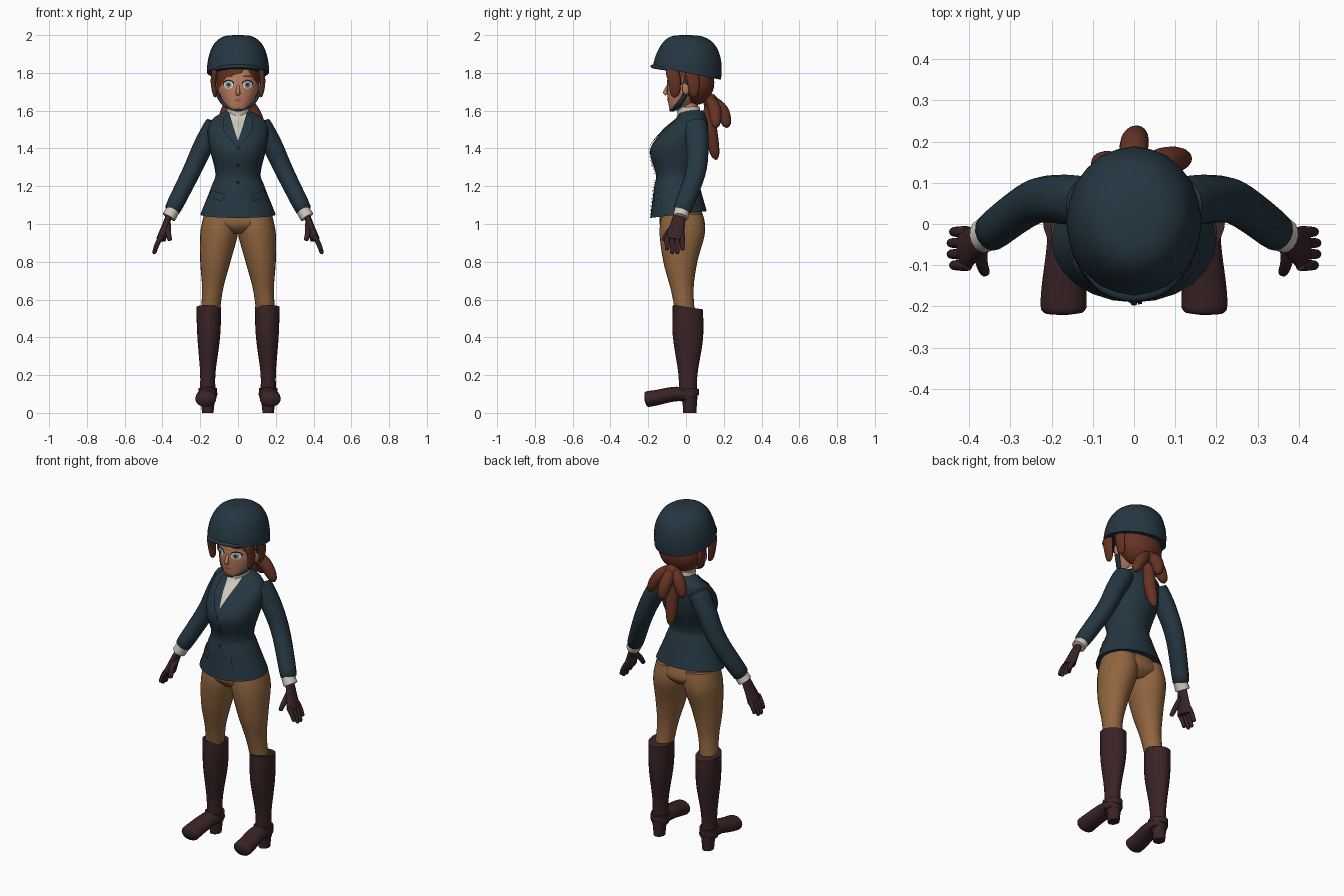
import bpy, bmesh, math
from mathutils import Vector
from mathutils.bvhtree import BVHTree

cube = bpy.data.objects.get("Cube")
if cube:
    bpy.data.objects.remove(cube)


def material(name, *rgb):
    mat = bpy.data.materials.new(name)
    mat.use_nodes = True
    mat.diffuse_color = (*rgb, 1)
    shader = next(n for n in mat.node_tree.nodes if n.type == 'BSDF_PRINCIPLED')
    shader.inputs["Base Color"].default_value = (*rgb, 1)
    return mat


NAVY = material("navy cloth", .018, .037, .053)
TAN = material("tan breeches", .28, .13, .05)
LEATHER = material("dark brown leather", .042, .017, .019)
HAIR = material("auburn hair", .13, .033, .017)
SKIN = material("skin", .52, .21, .12)
WHITE = material("white linen", .62, .58, .5)
EYE = material("eye white", .75, .75, .7)
IRIS = material("grey green iris", .2, .32, .27)
DARK = material("dark lash", .012, .009, .009)
LIPS = material("lips", .38, .1, .07)
ACROSS, DEEP = Vector((1, 0, 0)), Vector((0, 1, 0))


def finish(bm, name, mat):
    bm.normal_update()
    for face in bm.faces:
        face.smooth = True
    for edge in bm.edges:
        if len(edge.link_faces) == 2 and edge.calc_face_angle() > .9:
            edge.smooth = False
    mesh = bpy.data.meshes.new(name)
    bm.to_mesh(mesh)
    bm.free()
    mesh.materials.append(mat)
    ob = bpy.data.objects.new(name, mesh)
    bpy.context.collection.objects.link(ob)
    return ob


def spline(rows, steps=6):
    """Smooth curve through rows of numbers."""
    padded = [rows[0], *rows, rows[-1]]
    out = []
    for before, start, end, after in zip(padded, rows, rows[1:], padded[3:]):
        for k in range(steps):
            t = k / steps
            out.append([b + t / 2 * (c - a + t * (2 * a - 5 * b + 4 * c - d
                        + t * (3 * (b - c) + d - a)))
                        for a, b, c, d in zip(before, start, end, after)])
    return out + [list(rows[-1])]


def circle(n):
    return [(math.cos(math.tau * i / n), math.sin(math.tau * i / n)) for i in range(n)]


def bridge(name, rings, mat):
    bm = bmesh.new()
    loops = [[bm.verts.new(p) for p in ring] for ring in rings]
    for low, high in zip(loops, loops[1:]):
        for i in range(len(low)):
            bm.faces.new((low[i - 1], low[i], high[i], high[i - 1]))
    bm.faces.new(loops[0])
    bm.faces.new(loops[-1])
    bmesh.ops.recalc_face_normals(bm, faces=bm.faces)
    return finish(bm, name, mat)


def loft(name, rows, mat, side=1, tilt=0, ridge=0):
    """Ellipses of z, x, y, x radius, y radius; the tilt fades along the part."""
    sections = spline(rows)
    rings = []
    for k, (z, x, y, rx, ry) in enumerate(sections):
        slope = tilt * (1 - k / len(sections))
        ring = []
        for i, (c, s) in enumerate(circle(24)):
            bulge = 1 - ridge * (i % 2)
            ring.append((side * (x + rx * c * bulge), y + ry * s * bulge, z + slope * ry * s))
        rings.append(ring)
    return bridge(name, rings, mat)


def tube(name, path, start, end, mat, side=1, ref=ACROSS, flat=1, power=10):
    """Round-ended tube; a low power makes a spindle."""
    pts = [Vector((side * x, y, z)) for x, y, z in spline(path)]
    last = len(pts) - 1
    rings = []
    for i, p in enumerate(pts):
        t = i / last
        along = (pts[min(i + 1, last)] - pts[max(i - 1, 0)]).normalized()
        u = (ref - along * ref.dot(along)).normalized()
        v = along.cross(u) * flat
        r = (start + (end - start) * t) * max(.15, math.sqrt(1 - abs(2 * t - 1) ** power))
        rings.append([p + (u * c + v * s) * r for c, s in circle(16)])
    return bridge(name, rings, mat)


def ball(name, centre, radii, mat):
    bm = bmesh.new()
    bmesh.ops.create_uvsphere(bm, u_segments=24, v_segments=14, radius=1)
    for v in bm.verts:
        v.co = Vector(a * r + c for a, r, c in zip(v.co, radii, centre))
    return finish(bm, name, mat)


def surface(ob):
    deps = bpy.context.evaluated_depsgraph_get()
    deps.update()
    return BVHTree.FromObject(ob, deps)


def plate(name, outline, mat, tree, lift, side=1, step=.012):
    """Thin sheet with an x, z outline, laid on the front of a surface."""
    bm = bmesh.new()
    bm.faces.new([bm.verts.new((side * x, 0, z)) for x, z in outline])
    bmesh.ops.triangulate(bm, faces=bm.faces[:])
    for normal in (ACROSS, Vector((0, 0, 1))):
        spots = [v.co.dot(normal) for v in bm.verts]
        cut = min(spots) + step
        while cut < max(spots):
            bmesh.ops.bisect_plane(bm, geom=bm.verts[:] + bm.edges[:] + bm.faces[:],
                                   plane_co=normal * cut, plane_no=normal)
            cut += step
    for v in bm.verts:
        hit = tree.ray_cast(v.co - DEEP, DEEP)[0] or tree.find_nearest(v.co)[0]
        v.co = hit - DEEP * lift
    for face in bm.faces:
        face.normal_update()
        if face.normal.y > 0:
            face.normal_flip()
    return finish(bm, name, mat)


def oval(x, z, rx, rz):
    return [(x + rx * c, z + rz * s) for c, s in circle(16)]


# Jacket body with lapels, buttons and pocket flaps over a white shirt
jacket = loft("jacket_body", [
    (1.05, 0, -.04, .2, .15), (1.2, 0, -.05, .14, .12), (1.27, 0, -.05, .12, .11),
    (1.4, 0, -.04, .15, .15), (1.5, 0, 0, .16, .12), (1.56, 0, .03, .13, .08),
    (1.6, 0, .03, .06, .06)], NAVY, tilt=.12)
cloth = surface(jacket)
plate("shirt_front", [(-.05, 1.6), (0, 1.43), (.05, 1.6)], WHITE, cloth, .004)
plate("shirt_fold", [(-.01, 1.6), (0, 1.46), (.01, 1.6)], WHITE, cloth, .009)
plate("jacket_overlap", [(.01, 1.41), (.02, 1.41), (.02, 1.06), (.01, 1.06)],
      NAVY, cloth, .006)
for z in (1.4, 1.31, 1.22):
    plate("jacket_button", oval(0, z, .008, .008), DARK, cloth, .008)
for side in (1, -1):
    plate("lapel", [(.05, 1.59), (.08, 1.56), (.08, 1.52), (.06, 1.51), (.075, 1.49),
                    (0, 1.4), (0, 1.44)], NAVY, cloth, .009, side)
    plate("pocket_flap", [(.07, 1.16), (.15, 1.18), (.16, 1.14), (.08, 1.12)],
          NAVY, cloth, .009, side)
loft("shirt_collar", [(1.56, 0, .02, .06, .06), (1.62, 0, .01, .06, .06)], WHITE, tilt=.3)
loft("neck", [(1.55, 0, .02, .05, .05), (1.68, 0, .01, .05, .05)], SKIN)
loft("breeches_seat", [(1.1, 0, -.03, .15, .1), (1, 0, -.02, .18, .12),
                       (.95, 0, -.02, .06, .08)], TAN)

for side in (1, -1):
    # Breeches and riding boots
    loft("breeches_leg", [
        (1.05, .09, -.02, .09, .11), (.95, .1, -.02, .1, .12), (.8, .12, -.03, .08, .09),
        (.65, .135, -.02, .055, .06), (.5, .15, 0, .05, .05)], TAN, side)
    loft("boot_shaft", [
        (.56, .155, .01, .066, .08), (.4, .155, .01, .06, .08), (.2, .16, .01, .04, .05),
        (.07, .16, .01, .045, .05)], LEATHER, side, tilt=-.15)
    loft("boot_ankle_strap", [(.11, .16, .01, .05, .06), (.13, .16, .01, .05, .06)],
         LEATHER, side, tilt=-.3)
    tube("boot_foot", [(.16, .06, .09), (.16, -.05, .1), (.17, -.16, .08), (.17, -.22, .07)],
         .048, .058, LEATHER, side, flat=.75)
    loft("boot_heel", [(.09, .16, .02, .04, .04), (0, .16, .02, .03, .035)], LEATHER, side)

    # Sleeve, cuff and glove
    tube("sleeve", [(.11, .05, 1.54), (.18, .06, 1.42), (.25, .05, 1.27), (.36, -.03, 1.05)],
         .065, .048, NAVY, side, DEEP, .9, 20)
    tube("shirt_cuff", [(.34, -.02, 1.08), (.37, -.03, 1.03)],
         .04, .042, WHITE, side, DEEP, .9, 20)
    tube("glove_palm", [(.36, -.03, 1.06), (.39, -.05, .97), (.41, -.06, .91)],
         .03, .055, LEATHER, side, DEEP, .5)
    for i in range(4):
        y = -.1 + .027 * i
        tip = .02 * (i in (1, 2))
        tube("glove_finger", [(.4, y, .94), (.425, y, .9), (.44 + tip / 3, y, .86 - tip)],
             .015, .011, LEATHER, side, DEEP)
    tube("glove_thumb", [(.37, -.04, 1), (.37, -.09, .96), (.36, -.12, .91)],
         .018, .012, LEATHER, side)

# Head and face
head = loft("head", [
    (1.6, 0, -.06, .02, .02), (1.62, 0, -.04, .06, .05), (1.69, 0, 0, .1, .1),
    (1.75, 0, .01, .11, .11), (1.88, 0, .02, .11, .11)], SKIN)
face = surface(head)
tube("nose", [(0, -.09, 1.74), (0, -.11, 1.7), (0, -.1, 1.69)], .007, .014, SKIN)
plate("mouth", oval(0, 1.655, .022, .006), LIPS, face, .003)
for side in (1, -1):
    plate("eyelash", oval(.05, 1.742, .03, .022), DARK, face, .002, side)
    plate("eye", oval(.05, 1.737, .026, .02), EYE, face, .004, side)
    plate("iris", oval(.05, 1.737, .016, .018), IRIS, face, .006, side)
    plate("pupil", oval(.05, 1.737, .007, .008), DARK, face, .008, side)
    plate("eyebrow", oval(.055, 1.782, .03, .005), HAIR, face, .004, side)
    ball("ear", (side * .12, 0, 1.72), (.012, .02, .035), SKIN)

# Hair: back cap, swept fringe, side locks and ponytail
ball("hair_cap", (0, .05, 1.75), (.13, .1, .12), HAIR)
plate("fringe_right", [(.05, 1.85), (.02, 1.8), (-.06, 1.78), (-.11, 1.7), (-.12, 1.85)],
      HAIR, face, .009)
plate("fringe_left", [(.04, 1.85), (.06, 1.8), (.11, 1.73), (.12, 1.85)], HAIR, face, .008)
for side in (1, -1):
    for y in (-.06, .04):
        tube("side_lock", [(.12, y - .02, 1.83), (.13, y, 1.75), (.12, y, 1.67)],
             .04, .025, HAIR, side, DEEP, .45, 4)
ball("hair_tie", (0, .13, 1.65), (.04, .04, .04), HAIR)
for middle, tip in (((0, .19, 1.6), (.01, .22, 1.51)), ((.07, .15, 1.61), (.13, .16, 1.51)),
                    ((-.05, .14, 1.61), (-.09, .15, 1.52)), ((0, .13, 1.5), (-.01, .16, 1.34))):
    tube("ponytail_lock", [(0, .12, 1.67), middle, tip], .035, .035, HAIR, power=2)

# Riding helmet: ridged dome, peak and chin strap
angles = [math.radians(a) for a in range(0, 90, 8)]
loft("helmet_shell", [(1.8 + .2 * math.sin(a), 0, .005 + .015 * math.sin(2 * a),
                       .165 * math.cos(a) ** .6, .18 * math.cos(a) ** .6) for a in angles],
     NAVY, tilt=-.2, ridge=.012)
tube("helmet_peak", [(.15 * math.sin(a), -.17 * math.cos(a), 1.8 + .034 * math.cos(a))
                     for a in (-1, -.5, 0, .5, 1)], .018, .018, NAVY, 1, DEEP, .6, 4)
for side in (1, -1):
    tube("chin_strap", [(.13, 0, 1.79), (.115, 0, 1.7), (.07, -.04, 1.63), (-.02, -.08, 1.6)],
         .01, .018, NAVY, side, DEEP, .6)
